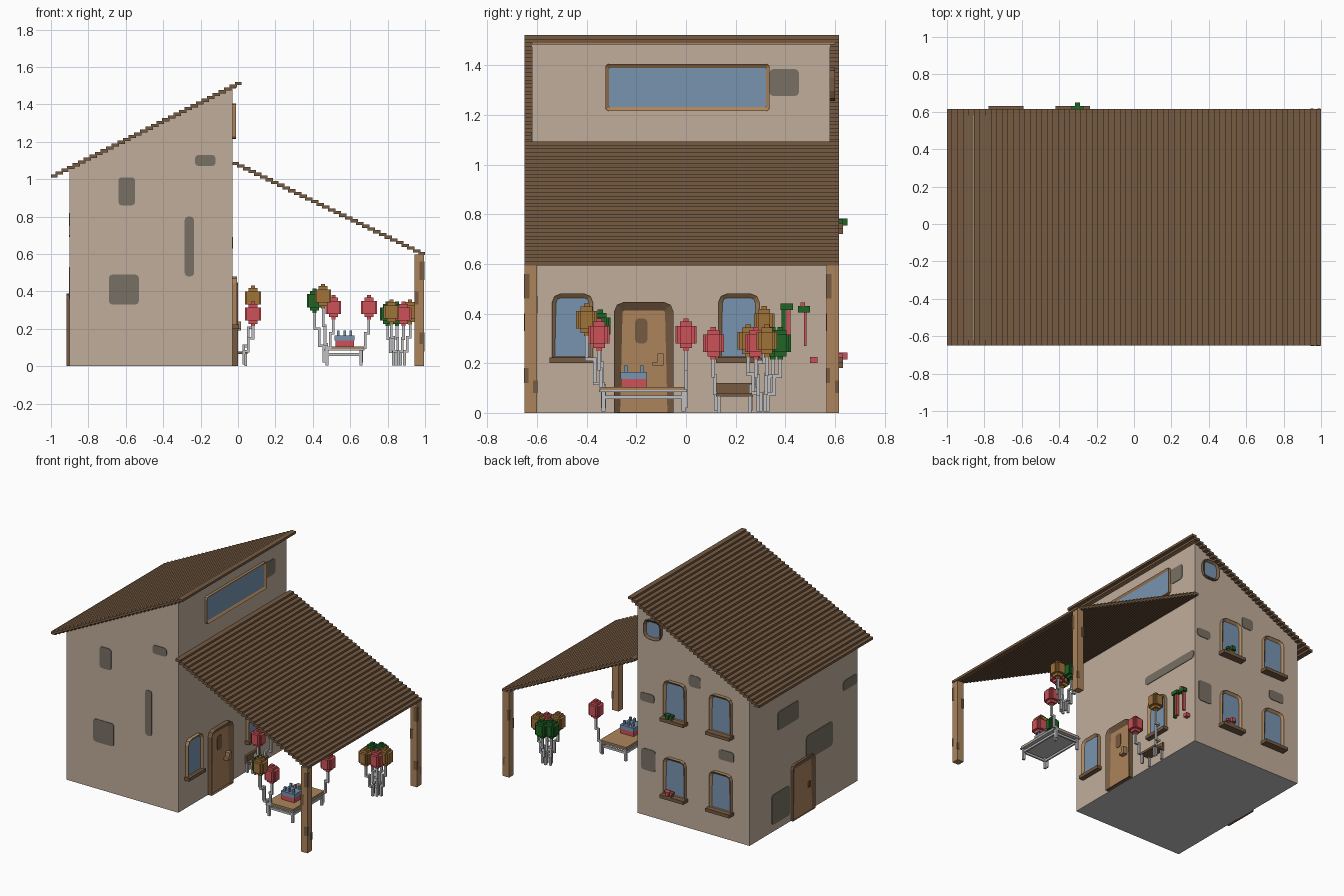
import bpy, bmesh, math
from mathutils import Vector

if "Cube" in bpy.data.objects:
    bpy.data.objects.remove(bpy.data.objects["Cube"])


def material(name, rgb):
    lin = [((c / 255 + 0.055) / 1.055) ** 2.4 for c in rgb] + [1]
    m = bpy.data.materials.new(name)
    m.use_nodes = True
    m.diffuse_color = lin
    m.node_tree.nodes["Principled BSDF"].inputs["Base Color"].default_value = lin
    return m


PLASTER = material("plaster", (192, 174, 155))
STONE = material("worn_stone", (120, 112, 100))
DARK = material("dark_wood", (118, 91, 66))
WOOD = material("light_wood", (172, 132, 92))
GLASS = material("blue_glass", (120, 148, 176))
RED = material("red", (205, 82, 88))
GREEN = material("green", (32, 100, 38))
MUSTARD = material("mustard", (160, 115, 58))
GREY = material("pale_grey", (192, 192, 194))


def finish(bm, name, *mats):
    bmesh.ops.recalc_face_normals(bm, faces=bm.faces)
    me = bpy.data.meshes.new(name)
    bm.to_mesh(me)
    bm.free()
    for m in mats:
        me.materials.append(m)
    ob = bpy.data.objects.new(name, me)
    bpy.context.collection.objects.link(ob)
    return ob


def boxes(name, mat, items):
    """One object from boxes given as (x0, x1, y0, y1, z0, z1)."""
    bm = bmesh.new()
    for x0, x1, y0, y1, z0, z1 in items:
        vs = bmesh.ops.create_cube(bm, size=1)["verts"]
        for v in vs:
            v.co = ((x0 + x1) / 2 + v.co.x * (x1 - x0), (y0 + y1) / 2 + v.co.y * (y1 - y0),
                    (z0 + z1) / 2 + v.co.z * (z1 - z0))
    return finish(bm, name, mat)


# Wall planes: (u, z, depth) to world
WALLS = {
    "front": lambda u, z, d: (u, -0.62 - d, z),
    "back": lambda u, z, d: (u, 0.58 + d, z),
    "porch": lambda u, z, d: (-0.03 + d, u, z),
    "rear": lambda u, z, d: (-0.90 - d, u, z),
}


def outline(u0, u1, z0, z1, top, bottom):
    pts = []
    for cu, cz, r, a0 in ((u1 - top, z1 - top, top, 0), (u0 + top, z1 - top, top, 90),
                          (u0 + bottom, z0 + bottom, bottom, 180), (u1 - bottom, z0 + bottom, bottom, 270)):
        for a in ((0, 45, 90) if r else (0,)):
            t = math.radians(a0 + a)
            pts.append((cu + r * math.cos(t), cz + r * math.sin(t)) if r else (cu, cz))
    return pts


def panel(name, wall, u0, u1, z0, z1, depth, mats, top=0.02, bottom=0.0, rim=0, door=False):
    """Raised plate on a wall; with a rim its middle is recessed and takes the second material."""
    bm = bmesh.new()
    pts = outline(u0, u1, z0, z1, top, bottom)
    place = WALLS[wall]
    back = [bm.verts.new(place(u, z, -0.005)) for u, z in pts]
    face = [bm.verts.new(place(u, z, depth)) for u, z in pts]
    n = len(pts)
    bm.faces.new(back)
    cap = bm.faces.new(face)
    for i in range(n):
        bm.faces.new((back[i], back[(i + 1) % n], face[(i + 1) % n], face[i]))
    bmesh.ops.recalc_face_normals(bm, faces=bm.faces)
    if rim:
        bmesh.ops.inset_individual(bm, faces=[cap], thickness=rim)
        shift = Vector(place(0, 0, -depth * 0.6)) - Vector(place(0, 0, 0))
        for v in cap.verts:
            v.co += shift
            if door and v.co.z < z0 + rim * 1.5:
                v.co.z = z0 + 0.001
        cap.material_index = 1
    return finish(bm, name, *mats)


# House body: sloped prism with a pale underside
bm = bmesh.new()
prof = [(-0.90, 0), (-0.03, 0), (-0.03, 1.49), (-0.90, 1.065)]
ends = [[bm.verts.new((x, y, z)) for x, z in prof] for y in (-0.62, 0.58)]
for e in ends:
    bm.faces.new(e)
for i in range(4):
    j = (i + 1) % 4
    f = bm.faces.new((ends[0][i], ends[0][j], ends[1][j], ends[1][i]))
    f.material_index = 1 if i == 0 else 0
finish(bm, "house_body", PLASTER, GREY)


# Roofs of overlapping planks
def plank_roof(name, x0, z0, x1, z1, n=34):
    px, pz = (x1 - x0) / n, (z1 - z0) / n
    items = []
    for i in range(n):
        cx, cz = x0 + px * (i + 0.5), z0 + pz * (i + 0.5)
        a, b = max(cx - 0.02, x0), min(cx + 0.02, x1)
        items.append((a, b, -0.65, 0.615, cz - 0.0085, cz + 0.0085))
    boxes(name, DARK, items)


plank_roof("main_roof", -1.0, 1.01, 0.02, 1.52)
plank_roof("porch_roof", -0.03, 1.092, 1.0, 0.595)
boxes("ridge_beam", WOOD, [(-0.035, -0.01, -0.62, 0.60, 1.484, 1.50)])

# Porch posts with dark knots
posts = [(-0.65, -0.60), (0.565, 0.615)]
boxes("porch_posts", WOOD, [(0.945, 0.995, a, b, 0, 0.598) for a, b in posts])
knots = []
for a, b in posts:
    knots += [(0.97, 0.997, a - 0.002, a + 0.02, 0.46, 0.56), (0.943, 0.965, a - 0.002, a + 0.015, 0.33, 0.40),
              (0.97, 0.997, a - 0.002, a + 0.015, 0.12, 0.18), (0.943, 0.96, b - 0.015, b + 0.002, 0.40, 0.47),
              (0.98, 0.997, b - 0.015, b + 0.002, 0.08, 0.13)]
boxes("post_knots", DARK, knots)

# Worn stone patches
patches = {
    "front": [(-0.64, -0.55, 0.86, 1.01), (-0.23, -0.12, 1.07, 1.13), (-0.285, -0.235, 0.48, 0.80),
              (-0.69, -0.53, 0.33, 0.49)],
    "porch": [(0.335, 0.455, 1.275, 1.385), (0.08, 0.57, 0.63, 0.69)],
    "rear": [(0.035, 0.27, 0.69, 0.82), (-0.34, -0.05, 0.36, 0.53), (-0.615, -0.46, 0.69, 0.76),
             (0.135, 0.335, 0.05, 0.26)],
    "back": [(-0.17, -0.06, 0.32, 0.47), (-0.78, -0.66, 0.55, 0.62), (-0.52, -0.43, 1.0, 1.08),
             (-0.16, -0.05, 0.80, 0.86)],
}
for wall, spots in patches.items():
    for s in spots:
        panel(wall + "_stone_patch", wall, *s, 0.004, [STONE], 0.018, 0.018)


# Windows with sills
def window(wall, u, z):
    panel(wall + "_window", wall, u - 0.083, u + 0.083, z, z + 0.265, 0.025, [WOOD, GLASS], 0.035, 0, 0.017)
    panel(wall + "_sill", wall, u - 0.093, u + 0.093, z - 0.015, z + 0.008, 0.052 if wall == "back" else 0.035,
          [DARK], 0)


for u in (-0.685, -0.328):
    for z in (0.195, 0.735):
        window("back", u, z)
for u in (-0.457, 0.213):
    window("porch", u, 0.215)
panel("clerestory_window", "porch", -0.325, 0.337, 1.215, 1.405, 0.018, [WOOD, GLASS], 0.015, 0.015, 0.016)
panel("octagon_window", "back", -0.222, -0.088, 1.255, 1.39, 0.02, [DARK, GLASS], 0.04, 0.04, 0.016)

# Doors
panel("porch_door", "porch", -0.29, -0.05, 0, 0.447, 0.03, [DARK, WOOD], 0.04, 0, 0.035, True)
panel("porch_door_knot", "porch", -0.205, -0.155, 0.28, 0.38, 0.015, [DARK], 0.015, 0.015)
boxes("porch_door_handle", WOOD, [(-0.02, 0.015, -0.135, -0.09, 0.19, 0.205), (-0.02, 0.015, -0.115, -0.09, 0.19, 0.24)])
panel("rear_door", "rear", -0.13, 0.12, 0, 0.39, 0.016, [DARK, WOOD], 0.03, 0, 0.035, True)
boxes("rear_door_handle", DARK, [(-0.915, -0.89, -0.08, -0.06, 0.17, 0.21)])

# Sill plants
for z, mat in ((0.203, RED), (0.743, GREEN)):
    boxes("sill_pot", DARK, [(-0.325, -0.28, 0.60, 0.632, z, z + 0.022)])
    boxes("sill_plant", mat, [(-0.335, -0.27, 0.608, 0.632, z + 0.02, z + 0.036),
                              (-0.315, -0.29, 0.612, 0.65, z + 0.012, z + 0.04)])

# Hanging garland
boxes("garland_leaves", GREEN, [(-0.03, 0.0, 0.38, 0.43, 0.415, 0.44), (-0.03, 0.0, 0.45, 0.50, 0.405, 0.43),
                                (-0.03, -0.01, 0.385, 0.40, 0.25, 0.42)])
boxes("garland_flowers", RED, [(-0.03, -0.01, 0.405, 0.42, 0.26, 0.42), (-0.03, 0.0, 0.46, 0.48, 0.43, 0.445),
                               (-0.03, -0.01, 0.475, 0.485, 0.27, 0.41), (-0.03, 0.0, 0.50, 0.53, 0.20, 0.225)])

# Wall bench
boxes("bench", DARK, [(-0.03, 0.05, 0.12, 0.27, 0.065, 0.08), (-0.03, -0.015, 0.12, 0.27, 0.065, 0.12)])
boxes("bench_legs", GREY, [(x, x + 0.013, y, y + 0.013, 0, 0.066) for x in (-0.025, 0.035) for y in (0.125, 0.25)])

# Table and cake
boxes("table_top", WOOD, [(0.465, 0.67, -0.345, 0.0, 0.09, 0.105)])
legs = [(x, x + 0.016, y, y + 0.016, 0.005, 0.09) for x in (0.468, 0.65) for y in (-0.34, -0.018)]
rails = [(0.468, 0.666, y, y + 0.012, 0.055, 0.07) for y in (-0.338, -0.016)]
rails += [(x, x + 0.012, -0.34, -0.004, 0.055, 0.07) for x in (0.47, 0.652)]
boxes("table_frame", GREY, legs + rails + [(0.46, 0.675, -0.35, 0.005, 0.084, 0.092)])
boxes("cake_base", RED, [(0.52, 0.62, -0.26, -0.16, 0.105, 0.138)])
boxes("cake_icing", GLASS, [(0.517, 0.623, -0.263, -0.157, 0.137, 0.165)] +
      [(x, x + 0.014, y, y + 0.014, 0.16, 0.19) for x in (0.53, 0.563, 0.596) for y in (-0.25, -0.185)])


# Blocky balloons on stepped strings
def balloon(mat, x, y, z, fx, fy, fz):
    b = []
    for rx, ry, h in ((0.042, 0.024, 0.035), (0.024, 0.042, 0.035), (0.034, 0.034, 0.035),
                      (0.024, 0.024, 0.053), (0.011, 0.011, 0.066)):
        b.append((x - rx, x + rx, y - ry, y + ry, z - h, z + h))
    boxes("balloon", mat, b)
    s, r, n = [], 0.007, 3
    top = z - 0.06
    for i in range(n):
        t = i / (n - 1)
        px, py = x + (fx - x) * t, y + (fy - y) * t
        za, zb = top + (fz - top) * i / n, top + (fz - top) * (i + 1) / n
        s.append((px - r, px + r, py - r, py + r, zb, za))
        if i < n - 1:
            qx, qy = x + (fx - x) * (i + 1) / (n - 1), y + (fy - y) * (i + 1) / (n - 1)
            s.append((min(px, qx) - r, max(px, qx) + r, py - r, py + r, zb - r, zb + r))
            s.append((qx - r, qx + r, min(py, qy) - r, max(py, qy) + r, zb - r, zb + r))
    boxes("balloon_string", GREY, s)


for args in (
    (MUSTARD, 0.455, -0.40, 0.375, 0.475, -0.335, 0.02), (GREEN, 0.41, -0.345, 0.35, 0.46, -0.33, 0.02),
    (RED, 0.51, -0.35, 0.315, 0.475, -0.335, 0.02), (RED, 0.70, 0.0, 0.315, 0.66, 0.0, 0.02),
    (RED, 0.08, 0.11, 0.28, 0.03, 0.12, 0.01), (MUSTARD, 0.08, 0.315, 0.365, 0.03, 0.26, 0.01),
    (MUSTARD, 0.82, 0.25, 0.29, 0.845, 0.29, 0.005), (RED, 0.885, 0.28, 0.28, 0.87, 0.30, 0.005),
    (MUSTARD, 0.92, 0.325, 0.29, 0.89, 0.32, 0.005), (GREEN, 0.80, 0.35, 0.28, 0.83, 0.32, 0.005),
    (GREEN, 0.85, 0.38, 0.28, 0.86, 0.33, 0.005),
):
    balloon(*args)
